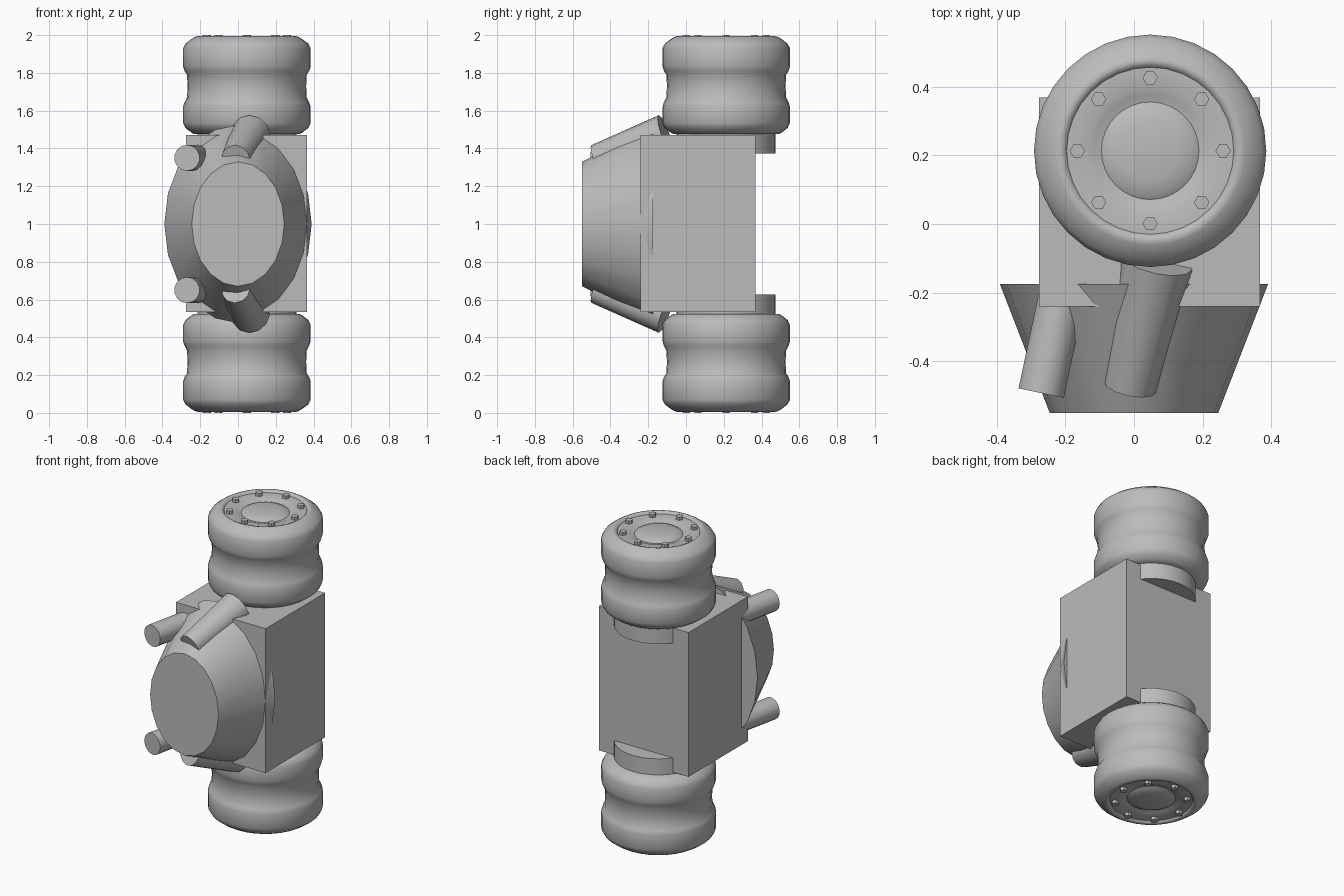
import bpy, bmesh, math
from mathutils import Vector, Matrix

if "Cube" in bpy.data.objects:
    bpy.data.objects.remove(bpy.data.objects["Cube"], do_unlink=True)

grey = bpy.data.materials.new("plain grey")
grey.use_nodes = True
GREY = (0.5, 0.5, 0.5, 1)
grey.diffuse_color = GREY
grey.node_tree.nodes["Principled BSDF"].inputs["Base Color"].default_value = GREY

AXIS_X, AXIS_Y = 0.047, 0.213   # drum centre line
MIDDLE = 1.0                    # mirror height


def finish(name, bm, angle=None):
    bmesh.ops.recalc_face_normals(bm, faces=bm.faces[:])
    mesh = bpy.data.meshes.new(name)
    bm.to_mesh(mesh)
    bm.free()
    mesh.materials.append(grey)
    obj = bpy.data.objects.new(name, mesh)
    bpy.context.collection.objects.link(obj)
    if angle:
        bpy.ops.object.select_all(action='DESELECT')
        obj.select_set(True)
        bpy.context.view_layer.objects.active = obj
        bpy.ops.object.shade_smooth_by_angle(angle=math.radians(angle))
    return obj


def flip(bm, side):
    """Reflect a top part to the bottom when side is -1."""
    if side < 0:
        for v in bm.verts:
            v.co.z = 2 * MIDDLE - v.co.z


def tube(name, start, end, r1, r2, segments, side=1, angle=40):
    """Straight, optionally tapered tube between two points."""
    a, b = Vector(start), Vector(end)
    bm = bmesh.new()
    turn = (b - a).to_track_quat('Z', 'Y').to_matrix().to_4x4()
    bmesh.ops.create_cone(bm, cap_ends=True, segments=segments, radius1=r1, radius2=r2,
                          depth=(b - a).length, matrix=Matrix.Translation((a + b) / 2) @ turn)
    flip(bm, side)
    return finish(name, bm, angle)


# Main housing block
bm = bmesh.new()
bmesh.ops.create_cube(bm, size=1, matrix=Matrix.Translation((0.045, 0.064, 1.0025))
                      @ Matrix.Diagonal((0.642, 0.608, 0.935, 1)))
finish("housing_block", bm)

# Oval tapered nose
nose = bmesh.new()
bmesh.ops.create_cone(nose, cap_ends=True, segments=20, radius1=0.39, radius2=0.245, depth=0.375,
                      matrix=Matrix.Translation((0, -0.3625, MIDDLE)) @ Matrix.Diagonal((1, 1, 1.345, 1))
                      @ Matrix.Rotation(math.pi / 2, 4, 'X'))
finish("oval_nose", nose, 40)

# Drum profile as (radius, height), from the inner end to the hub
PROFILE = [(0, 1.476), (0.28, 1.476), (0.295, 1.485), (0.325, 1.508), (0.338, 1.535),
           (0.338, 1.62), (0.33, 1.645), (0.317, 1.67), (0.314, 1.73), (0.317, 1.79),
           (0.33, 1.81), (0.338, 1.835), (0.338, 1.93), (0.325, 1.955), (0.295, 1.978),
           (0.275, 1.99), (0.262, 1.994), (0.25, 1.99), (0.243, 1.98), (0.185, 1.98),
           (0.165, 1.972), (0.142, 1.966), (0.125, 1.976), (0.085, 1.985), (0.007, 1.988),
           (0, 1.988)]

for side, word in ((1, "upper"), (-1, "lower")):
    # Waisted drum
    bm = bmesh.new()
    verts = [bm.verts.new((r, 0, z)) for r, z in PROFILE]
    edges = [bm.edges.new(pair) for pair in zip(verts, verts[1:])]
    bmesh.ops.spin(bm, geom=verts + edges, cent=(0, 0, 0), axis=(0, 0, 1),
                   angle=math.tau, steps=32, use_merge=True)
    bmesh.ops.remove_doubles(bm, verts=bm.verts[:], dist=1e-5)
    bmesh.ops.translate(bm, verts=bm.verts[:], vec=(AXIS_X, AXIS_Y, 0))
    flip(bm, side)
    finish(word + "_drum", bm, 42)

    # Ring of hexagonal bolts
    bm = bmesh.new()
    for i in range(8):
        a = i * math.tau / 8
        spot = (AXIS_X + 0.212 * math.cos(a), AXIS_Y + 0.212 * math.sin(a), 1.985)
        bmesh.ops.create_cone(bm, cap_ends=True, segments=6, radius1=0.022, radius2=0.022,
                              depth=0.03, matrix=Matrix.Translation(spot)
                              @ Matrix.Rotation(math.pi / 2, 4, 'Z'))
    flip(bm, side)
    finish(word + "_bolts", bm)

    # Collar joining the drum to the block
    tube(word + "_collar", (AXIS_X, AXIS_Y, 1.372), (AXIS_X, AXIS_Y, 1.49), 0.262, 0.262, 32, side)

    # Tapered pipe from nose to drum
    tube(word + "_nose_pipe", (-0.012, -0.475, 1.345), (0.068, -0.11, 1.478), 0.077, 0.104, 12, side)

    # Straight stub pipe at the model's right
    tube(word + "_stub_pipe", (-0.27, -0.492, 1.35), (-0.208, -0.2, 1.35), 0.069, 0.069, 14, side)
